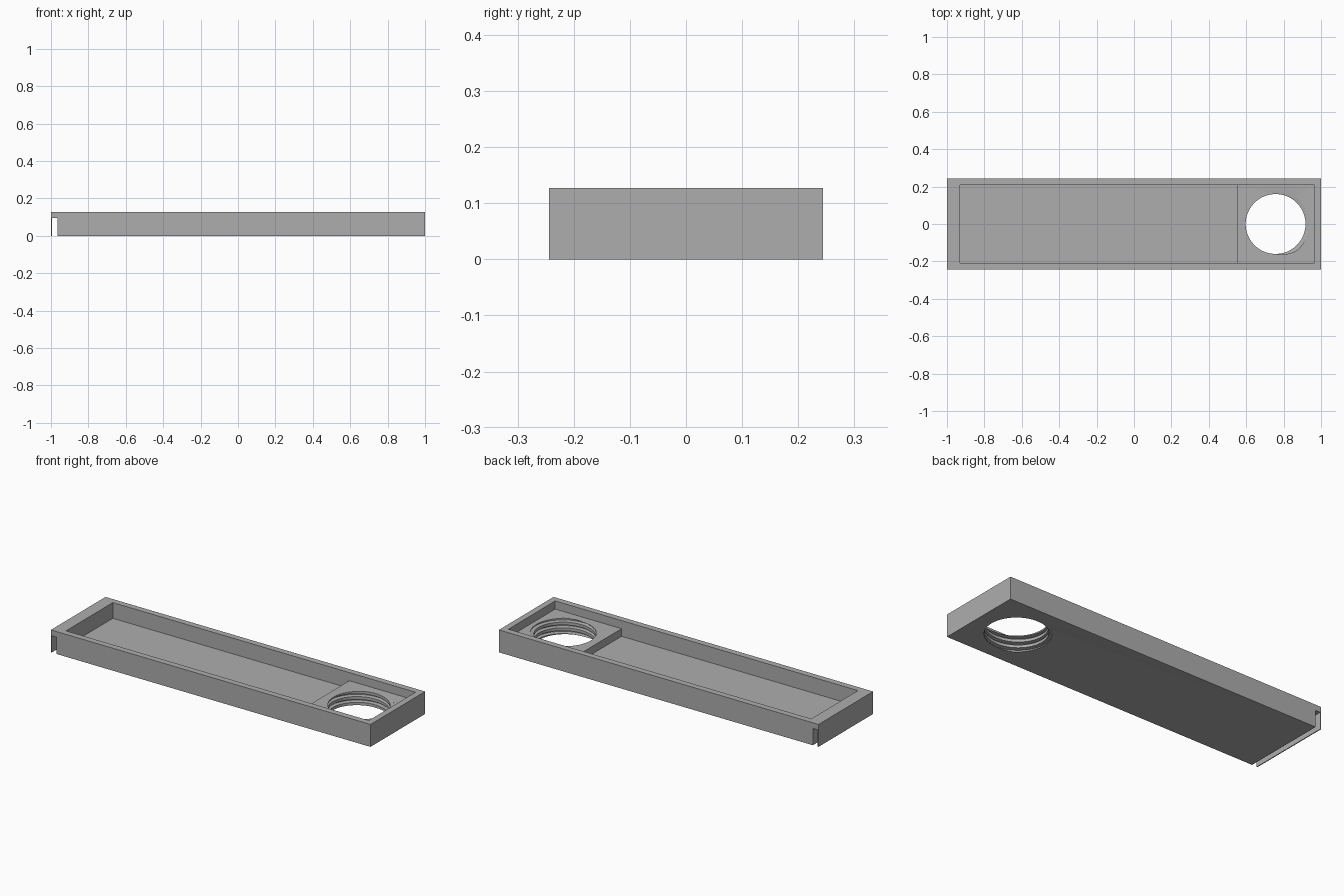
import bpy, bmesh, math

if "Cube" in bpy.data.objects:
    bpy.data.objects.remove(bpy.data.objects["Cube"], do_unlink=True)

HEIGHT, HALF_WIDTH = 0.127, 0.244
FLOOR, PAD_TOP = 0.038, 0.081


def add_object(name, bm):
    bmesh.ops.recalc_face_normals(bm, faces=bm.faces)
    mesh = bpy.data.meshes.new(name)
    bm.to_mesh(mesh)
    bm.free()
    obj = bpy.data.objects.new(name, mesh)
    bpy.context.collection.objects.link(obj)
    return obj


def extrude_profile(name, points, half_width):
    """Extrude an x-z outline symmetrically along y."""
    bm = bmesh.new()
    face = bm.faces.new([bm.verts.new((x, -half_width, z)) for x, z in points])
    result = bmesh.ops.extrude_face_region(bm, geom=[face])
    verts = [g for g in result["geom"] if isinstance(g, bmesh.types.BMVert)]
    bmesh.ops.translate(bm, verts=verts, vec=(0, 2 * half_width, 0))
    return add_object(name, bm)


def thread_cutter(name, cx, pitch, minor, major, z0, turns, segments=96):
    """Solid plug whose wall is a helical thread, open ends closed by fans."""
    profile = [(0, minor), (0.5, minor), (0.6, major), (0.9, major)]
    rows = len(profile) * turns
    bm = bmesh.new()
    grid = []
    for i in range(segments):
        turn = i / segments
        a = turn * math.tau
        column = []
        for j in range(rows + len(profile) + 1):
            frac, r = profile[j % len(profile)]
            z = z0 + pitch * (j // len(profile) + frac + turn)
            column.append(bm.verts.new((cx + r * math.cos(a), r * math.sin(a), z)))
        grid.append(column)
    for i in range(segments):
        last = i == segments - 1
        # The last column joins the first one a full pitch higher
        nxt = grid[0][len(profile):] if last else grid[i + 1]
        for j in range(min(len(grid[i]), len(nxt)) - 1 if last else rows + len(profile)):
            bm.faces.new((grid[i][j], nxt[j], nxt[j + 1], grid[i][j + 1]))
    # Trim the loose upper strip so both rims are simple spirals
    extra = [c[j] for c in grid[1:] for j in range(rows + 1, len(c))]
    bmesh.ops.delete(bm, geom=extra, context="VERTS")
    rim = [e for e in bm.edges if e.is_boundary]
    middle = z0 + pitch * (turns + 1) / 2
    caps = {low: bm.verts.new((cx, 0, z0 + pitch * (0.5 if low else turns + 0.5)))
            for low in (True, False)}
    for e in rim:
        low = (e.verts[0].co.z + e.verts[1].co.z) / 2 < middle
        bm.faces.new((e.verts[0], e.verts[1], caps[low]))
    return add_object(name, bm)


def cut(target, cutter):
    cutter.hide_render = True
    mod = target.modifiers.new("cut", "BOOLEAN")
    mod.operation, mod.solver, mod.object = "DIFFERENCE", "EXACT", cutter
    bpy.context.view_layer.objects.active = target
    bpy.ops.object.modifier_apply(modifier=mod.name)
    bpy.data.objects.remove(cutter, do_unlink=True)


# Tray body with the overhanging hooked lip at one end
tray = extrude_profile("tray_body", [
    (-1, 0), (-0.995, 0), (-0.995, 0.095), (-0.965, 0.095), (-0.965, 0),
    (1, 0), (1, HEIGHT), (-1, HEIGHT)], HALF_WIDTH)

# Stepped pocket: deep floor and a raised pad around the hole
cut(tray, extrude_profile("pocket_cutter", [
    (-0.93, FLOOR), (0.55, FLOOR), (0.55, PAD_TOP), (0.965, PAD_TOP),
    (0.965, 0.2), (-0.93, 0.2)], 0.209))

# Threaded through hole in the pad
pitch = 0.0324
cut(tray, thread_cutter("thread_cutter", 0.757, pitch, 0.16, 0.18,
                        PAD_TOP - 3.75 * pitch, 5))

# Single grey finish
grey = bpy.data.materials.new("plain_grey")
grey.use_nodes = True
colour = (0.42, 0.42, 0.42, 1)
grey.diffuse_color = colour
grey.node_tree.nodes["Principled BSDF"].inputs["Base Color"].default_value = colour
tray.data.materials.clear()
tray.data.materials.append(grey)
for poly in tray.data.polygons:
    poly.material_index = 0

bpy.ops.object.select_all(action="DESELECT")
tray.select_set(True)
bpy.context.view_layer.objects.active = tray
bpy.ops.object.shade_smooth_by_angle(angle=math.radians(25))
